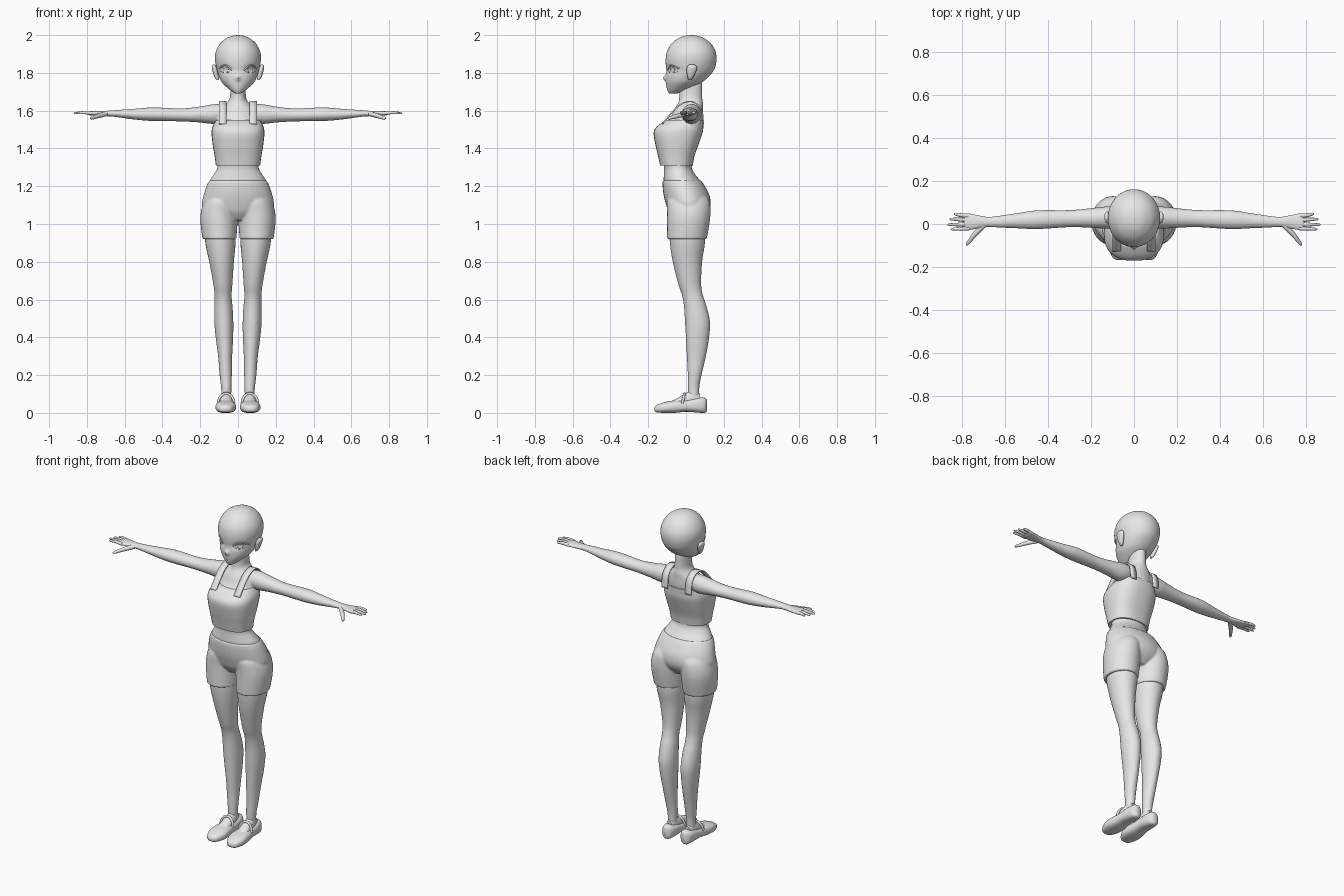
import bpy
import bmesh
from math import cos, sin, pi, exp, radians
from mathutils import Vector
from mathutils.bvhtree import BVHTree

default_cube = bpy.data.objects.get("Cube")
if default_cube:
    bpy.data.objects.remove(default_cube, do_unlink=True)

grey = bpy.data.materials.new("plain_grey")
grey.use_nodes = True
grey.diffuse_color = (.8, .8, .8, 1)
grey.node_tree.nodes["Principled BSDF"].inputs["Base Color"].default_value = (.8, .8, .8, 1)


# --- helpers ---
def spline(rows, steps):
    """Smoothly interpolated copies of the given tuples."""
    rows = [Vector(row) for row in rows]
    result = []
    for i in range(len(rows) - 1):
        before, start, end = rows[max(i - 1, 0)], rows[i], rows[i + 1]
        after = rows[min(i + 2, len(rows) - 1)]
        for k in range(steps):
            t = k / steps
            result.append(start + (end - before) * (t / 2)
                          + (before * 2 - start * 5 + end * 4 - after) * (t * t / 2)
                          + (start * 3 - before - end * 3 + after) * (t ** 3 / 2))
    return result + [rows[-1]]


def signed_power(value, exponent):
    return abs(value) ** exponent * (1 if value >= 0 else -1)


def loft(bm, rows, axis="z", sign=1, squareness=2, sides=32, steps=4):
    """Skin rounded sections; a row is (position, side centre, side radius, low, high)."""
    rings = []
    for along, centre, radius, low, high in spline(rows, steps):
        ring = []
        for i in range(sides):
            angle = 2 * pi * i / sides
            across = centre + radius * signed_power(cos(angle), 2 / squareness)
            other = (low + high) / 2 + (high - low) / 2 * signed_power(sin(angle), 2 / squareness)
            x, y, z = {"x": (along, across, other),
                       "y": (across, along, other),
                       "z": (across, other, along)}[axis]
            ring.append(bm.verts.new((x * sign, y, z)))
        rings.append(ring)
    for lower, upper in zip(rings, rings[1:]):
        for i in range(sides):
            j = (i + 1) % sides
            bm.faces.new((lower[i], lower[j], upper[j], upper[i]))
    bm.faces.new(rings[0])
    bm.faces.new(rings[-1])


def finish(name, bm):
    bmesh.ops.recalc_face_normals(bm, faces=bm.faces)
    mesh = bpy.data.meshes.new(name)
    bm.to_mesh(mesh)
    bm.free()
    mesh.materials.append(grey)
    mesh.shade_smooth()
    mesh.set_sharp_from_angle(angle=radians(50))
    obj = bpy.data.objects.new(name, mesh)
    bpy.context.collection.objects.link(obj)
    return obj


def pair(name, rows, **options):
    """A left and a right copy of one loft."""
    for side, sign in (("left", 1), ("right", -1)):
        bm = bmesh.new()
        loft(bm, rows, sign=sign, **options)
        finish(side + "_" + name, bm)


def blend(obj, iterations):
    """Fuse overlapping lofts into one soft surface."""
    remesh = obj.modifiers.new("fuse", "REMESH")
    remesh.mode = "VOXEL"
    remesh.voxel_size = .006
    remesh.use_smooth_shade = True
    smooth = obj.modifiers.new("soften", "SMOOTH")
    smooth.iterations = iterations


def tube(name, points, radii):
    """Round tube along a path with one radius per point."""
    curve = bpy.data.curves.new(name, "CURVE")
    curve.dimensions = "3D"
    curve.bevel_depth = 1
    curve.bevel_resolution = 3
    curve.use_fill_caps = True
    path = curve.splines.new("POLY")
    path.points.add(len(points) - 1)
    for point, co, radius in zip(path.points, points, radii):
        point.co = (*co, 1)
        point.radius = radius
    obj = bpy.data.objects.new(name, curve)
    bpy.context.collection.objects.link(obj)
    bpy.ops.object.select_all(action="DESELECT")
    obj.select_set(True)
    bpy.context.view_layer.objects.active = obj
    bpy.ops.object.convert(target="MESH")
    mesh = bpy.context.object.data
    mesh.materials.clear()
    mesh.materials.append(grey)
    mesh.shade_smooth()


# --- bare torso, neck and arms ---
torso = [(1.15, 0, .15, -.1, .1), (1.22, 0, .152, -.118, .08), (1.26, 0, .13, -.117, .05),
         (1.29, 0, .112, -.116, .033), (1.32, 0, .11, -.12, .033), (1.42, 0, .12, -.14, .06),
         (1.5, 0, .12, -.13, .08), (1.56, 0, .105, -.085, .09), (1.61, 0, .09, -.06, .09),
         (1.64, 0, .06, -.042, .09), (1.67, 0, .043, -.036, .086), (1.75, 0, .04, -.035, .086)]
arm = [(.05, .03, .045, 1.55, 1.63), (.12, .03, .052, 1.53, 1.635), (.2, .028, .046, 1.537, 1.622),
       (.3, .025, .04, 1.543, 1.612), (.45, .02, .044, 1.545, 1.617), (.55, .015, .035, 1.553, 1.61),
       (.65, .01, .026, 1.567, 1.603), (.69, .01, .025, 1.57, 1.6), (.74, .01, .035, 1.573, 1.598),
       (.785, .01, .042, 1.575, 1.597), (.795, .01, .038, 1.58, 1.592)]
body = bmesh.new()
loft(body, torso)
for sign in (1, -1):
    loft(body, arm, axis="x", sign=sign)
blend(finish("upper_body", body), 4)

# --- fingers and thumbs ---
fingers = {"little": (.037, .84, .046), "ring": (.018, .86, .023),
           "middle": (-.002, .87, -.003), "index": (-.021, .855, -.024)}
for side, sign in (("left", 1), ("right", -1)):
    for finger, (root, tip, spread) in fingers.items():
        middle = (root + spread) / 2
        tube(side + "_" + finger + "_finger",
             [(sign * .77, root, 1.586), (sign * .81, middle, 1.59),
              (sign * (tip - .006), spread, 1.587), (sign * tip, spread, 1.586)],
             [.01, .009, .006, .002])
    tube(side + "_thumb",
         [(sign * .7, -.005, 1.583), (sign * .74, -.045, 1.572),
          (sign * .775, -.09, 1.56), (sign * .78, -.1, 1.558)],
         [.013, .012, .008, .003])

# --- legs ---
pair("leg", [(.04, .062, .024, .015, .07), (.13, .062, .027, .01, .07), (.2, .065, .032, .01, .082),
             (.3, .068, .037, .005, .105), (.4, .072, .046, 0, .122), (.48, .075, .05, -.005, .127),
             (.56, .077, .048, -.01, .11), (.62, .079, .045, -.02, .09), (.68, .08, .05, -.04, .08),
             (.8, .087, .065, -.07, .085), (.9, .093, .08, -.085, .1), (1, .097, .083, -.09, .1)])

# --- shorts ---
shorts = bmesh.new()
loft(shorts, [(1.02, 0, .06, -.06, .08), (1.06, 0, .16, -.09, .115), (1.1, 0, .19, -.105, .13),
              (1.15, 0, .183, -.118, .125), (1.2, 0, .167, -.124, .1), (1.23, 0, .152, -.124, .08)])
for sign in (1, -1):
    loft(shorts, [(.92, .098, .09, -.1, .11), (1, .101, .097, -.1, .124), (1.06, .1, .097, -.1, .13),
                  (1.12, .09, .09, -.1, .125), (1.16, .08, .07, -.08, .1)], sign=sign)
blend(finish("shorts", shorts), 3)

# --- cropped top and its shoulder straps ---
top = bmesh.new()
loft(top, [(1.31, 0, .117, -.137, .036), (1.36, 0, .124, -.148, .045), (1.42, 0, .134, -.162, .066),
           (1.485, 0, .14, -.171, .088), (1.52, 0, .133, -.15, .092), (1.55, 0, .115, -.105, .094)],
     squareness=2.5)
finish("cropped_top", top)
strap_path = [(-.125, 1.53), (-.08, 1.585), (-.03, 1.632), (.03, 1.648), (.08, 1.61), (.092, 1.53)]
for side, sign in (("left", 1), ("right", -1)):
    strap = bmesh.new()
    edges = [[strap.verts.new((sign * x, y, z)) for x in (.06, .1)] for y, z in spline(strap_path, 5)]
    for a, b in zip(edges, edges[1:]):
        strap.faces.new((a[0], a[1], b[1], b[0]))
    band = finish(side + "_strap", strap)
    thickness = band.modifiers.new("thickness", "SOLIDIFY")
    thickness.thickness = .007
    thickness.offset = 0

# --- feet and strapped shoes ---
pair("foot", [(-.11, .064, .03, .02, .045), (-.05, .063, .035, .02, .075), (0, .062, .032, .02, .105),
              (.04, .062, .028, .02, .12), (.075, .062, .02, .02, .1)], axis="y")
pair("shoe", [(-.168, .068, .012, .012, .028), (-.155, .067, .034, .003, .042),
              (-.11, .065, .053, 0, .058), (-.06, .064, .052, 0, .066), (0, .063, .044, .006, .07),
              (.06, .062, .04, .002, .08), (.098, .062, .03, 0, .08), (.111, .062, .012, .01, .068)],
     axis="y", squareness=2.6)
for side, sign in (("left", 1), ("right", -1)):
    arc = [pi * i / 12 for i in range(13)]
    tube(side + "_shoe_strap",
         [(sign * (.063 + .042 * cos(a)), -.02 + .012 * sin(a), .05 + .052 * sin(a)) for a in arc],
         [.007] * len(arc))

# --- head, with nose and hollowed eye sockets ---
head = bmesh.new()
loft(head, [(1.69, 0, .012, -.088, -.05), (1.7, 0, .03, -.095, -.02), (1.72, 0, .055, -.102, .03),
            (1.75, 0, .085, -.106, .085), (1.78, 0, .1, -.107, .12), (1.81, 0, .109, -.104, .145),
            (1.84, 0, .117, -.107, .157), (1.88, 0, .122, -.107, .162), (1.92, 0, .115, -.098, .154),
            (1.96, 0, .091, -.072, .128), (1.985, 0, .059, -.037, .093), (1.996, 0, .031, -.006, .062),
            (2, 0, .003, .025, .031)], sides=72, steps=6)
for vert in head.verts:
    x, y, z = vert.co
    if y < 0:
        vert.co.y += .011 * exp(-((abs(x) - .066) / .028) ** 2 - ((z - 1.82) / .018) ** 2)
        vert.co.y -= .015 * exp(-(x / .011) ** 2 - ((z - 1.772) / .014) ** 2)
head = finish("head", head)
surface = BVHTree.FromPolygons([v.co for v in head.data.vertices],
                               [p.vertices[:] for p in head.data.polygons])


def face_line(name, outline, radius):
    """Thin ridge laid on the front of the head."""
    points = [surface.ray_cast(Vector((x, -1, z)), Vector((0, 1, 0)))[0] for x, z in outline]
    tube(name, points, [radius] * len(points))


for side, sign in (("left", 1), ("right", -1)):
    sweep = [i / 10 for i in range(11)]
    face_line(side + "_upper_lash",
              [(sign * (.032 + .068 * t), 1.815 + .022 * sin(pi * t) + .008 * t) for t in sweep], .004)
    face_line(side + "_lower_lid",
              [(sign * (.04 + .052 * t), 1.808 - .008 * sin(pi * t)) for t in sweep], .0015)
    face_line(side + "_iris_rim",
              [(sign * .065 + .013 * cos(2 * pi * t), 1.818 + .016 * sin(2 * pi * t)) for t in sweep], .0015)
face_line("mouth", [(.016 * (i / 4 - 1), 1.727) for i in range(9)], .0015)

# --- ears ---
pair("ear", [(1.762, .107, .005, .012, .03), (1.78, .114, .012, .008, .04), (1.815, .122, .014, .002, .056),
             (1.835, .127, .011, .008, .056), (1.845, .127, .003, .02, .04)], sides=20)
